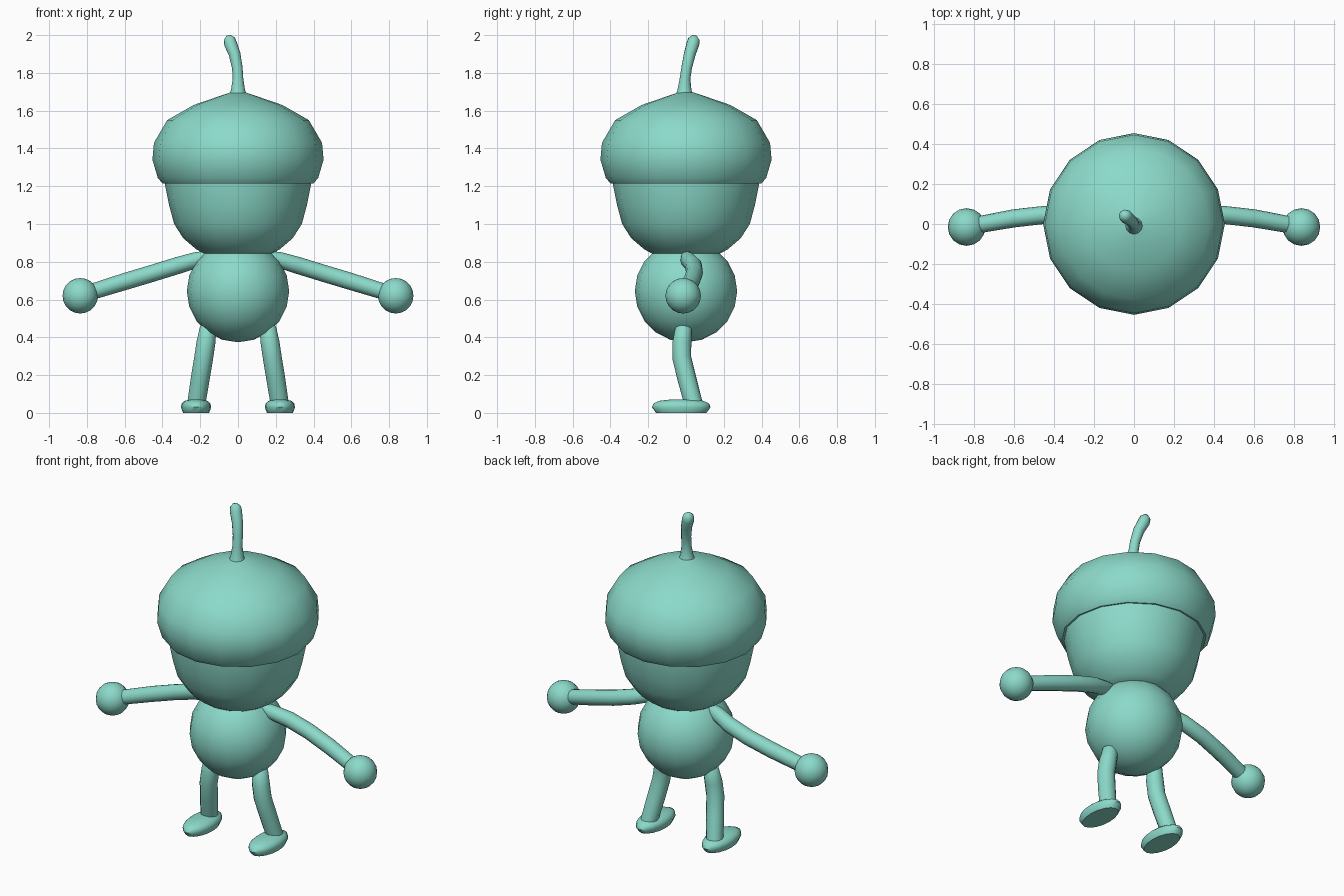
import bpy, bmesh, math
from mathutils import Vector

if "Cube" in bpy.data.objects:
    bpy.data.objects.remove(bpy.data.objects["Cube"])

mat = bpy.data.materials.new("mint_green")
mat.diffuse_color = (0.26, 0.70, 0.59, 1)
mat.use_nodes = True
mat.node_tree.nodes["Principled BSDF"].inputs["Base Color"].default_value = mat.diffuse_color


def finish(name, bm, angle=40):
    bmesh.ops.recalc_face_normals(bm, faces=bm.faces)
    me = bpy.data.meshes.new(name)
    bm.to_mesh(me)
    bm.free()
    me.materials.append(mat)
    ob = bpy.data.objects.new(name, me)
    bpy.context.collection.objects.link(ob)
    bpy.ops.object.select_all(action='DESELECT')
    ob.select_set(True)
    bpy.context.view_layer.objects.active = ob
    bpy.ops.object.shade_smooth_by_angle(angle=math.radians(angle))
    return ob


def skin(name, rings, angle=40):
    """Bridge a list of equal point rings and close both ends."""
    bm = bmesh.new()
    rows = [[bm.verts.new(p) for p in ring] for ring in rings]
    n = len(rows[0])
    for a, b in zip(rows, rows[1:]):
        for i in range(n):
            j = (i + 1) % n
            bm.faces.new((a[i], a[j], b[j], b[i]))
    bm.faces.new(rows[0])
    bm.faces.new(rows[-1])
    return finish(name, bm, angle)


def circle(n):
    return [(math.cos(2 * math.pi * i / n), math.sin(2 * math.pi * i / n)) for i in range(n)]


def lathe(name, profile, center=(0, 0), scale=(1, 1), n=16, angle=40):
    return skin(name, [[(center[0] + r * scale[0] * c, center[1] + r * scale[1] * s, z)
                        for c, s in circle(n)] for r, z in profile], angle)


def tube(name, path, radii, n=12):
    pts = [Vector(p) for p in path]
    rings = []
    for k, p in enumerate(pts):
        t = (pts[min(k + 1, len(pts) - 1)] - pts[max(k - 1, 0)]).normalized()
        u = t.cross(Vector((0, 1, 0))).normalized()
        v = t.cross(u)
        rings.append([p + (u * c + v * s) * radii[k] for c, s in circle(n)])
    return skin(name, rings, 60)


def ball(name, center, radius, rings=10):
    bm = bmesh.new()
    bmesh.ops.create_uvsphere(bm, u_segments=16, v_segments=rings, radius=radius)
    bmesh.ops.translate(bm, verts=bm.verts, vec=center)
    return finish(name, bm, 60)


# Head and overhanging acorn cap
lathe("head", [(0.05, 0.835), (0.17, 0.838), (0.22, 0.865), (0.29, 0.925), (0.338, 1.0),
               (0.365, 1.1), (0.388, 1.215), (0.388, 1.25)])
lathe("cap", [(0.37, 1.22), (0.40, 1.215), (0.425, 1.245), (0.453, 1.34), (0.445, 1.43),
              (0.375, 1.55), (0.235, 1.63), (0.04, 1.697)])

# Curved stem with a rounded tip
tube("stem", [(0, -0.008, 1.685), (0, -0.008, 1.71), (0, -0.005, 1.77), (-0.004, 0.004, 1.83),
              (-0.018, 0.02, 1.90), (-0.04, 0.037, 1.955), (-0.046, 0.042, 1.98),
              (-0.05, 0.045, 1.998)],
     [0.046, 0.037, 0.028, 0.028, 0.031, 0.034, 0.030, 0.012])

# Torso
ball("body", (0, 0, 0.645), 0.271)

# Limbs on both sides
for side, s in (("left", 1), ("right", -1)):
    tube(side + "_arm", [(s * x, y, z) for x, y, z in
                         ((0.15, 0, 0.835), (0.22, 0.012, 0.81), (0.32, 0.04, 0.78),
                          (0.45, 0.045, 0.74), (0.6, 0.028, 0.695), (0.8, -0.008, 0.633))],
         [0.025, 0.042, 0.045, 0.045, 0.045, 0.042])
    ball(side + "_hand", (s * 0.835, -0.015, 0.62), 0.094)
    tube(side + "_leg", [(s * x, y, z) for x, y, z in
                         ((0.155, -0.013, 0.47), (0.158, -0.013, 0.45), (0.17, -0.022, 0.37),
                          (0.182, -0.022, 0.29), (0.20, 0.005, 0.18), (0.222, 0.042, 0.04))],
         [0.025, 0.044, 0.05, 0.05, 0.05, 0.048])
    # Flat-soled oval shoe
    lathe(side + "_foot", [(0.86, 0.0), (0.9, 0.008), (1, 0.03), (0.95, 0.05), (0.75, 0.064),
                           (0.3, 0.072)], (s * 0.222, -0.025), (0.08, 0.155), 16, 50)
